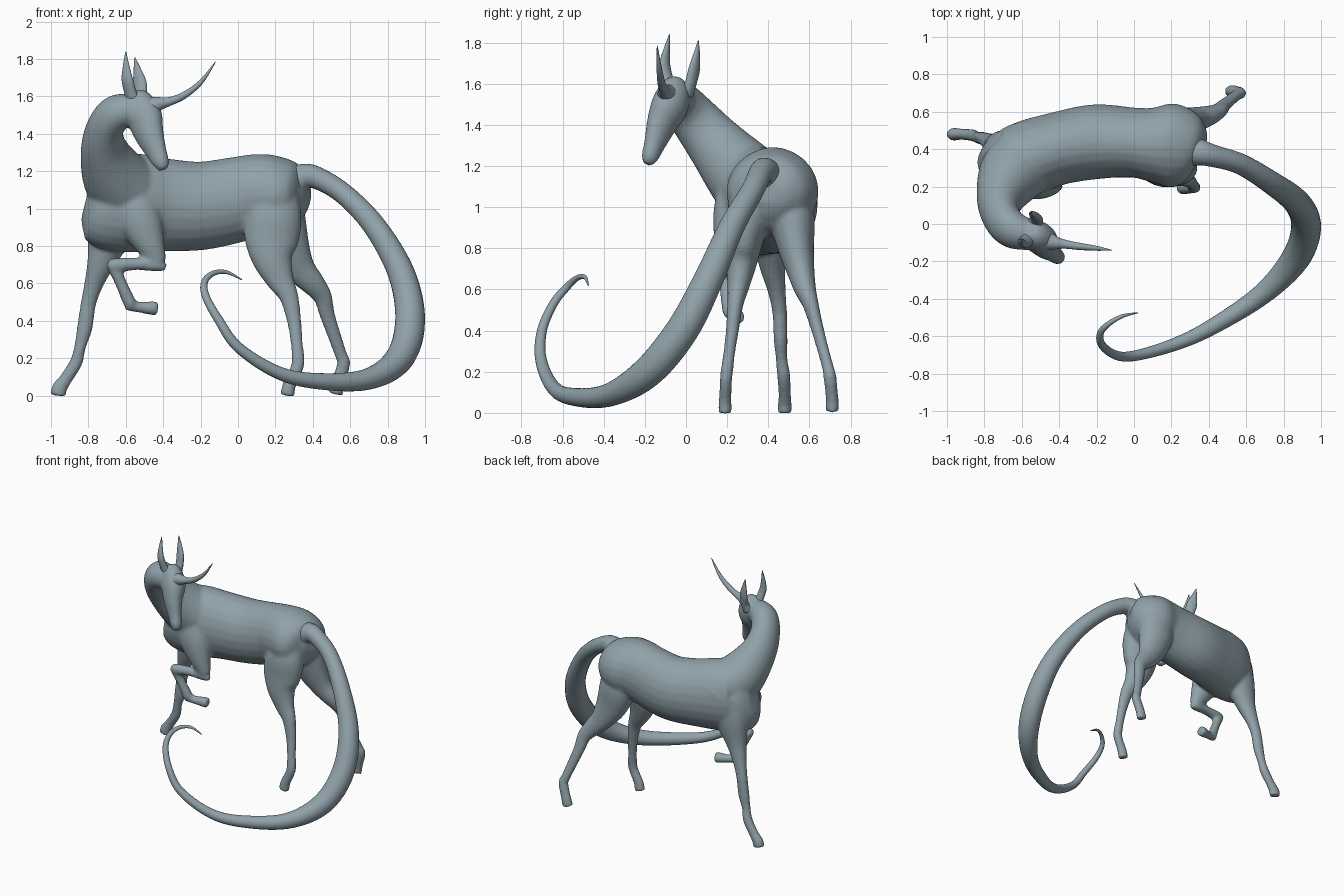
import bpy, bmesh, math
from mathutils import Vector

skin = bpy.data.materials.new("blue grey")
skin.diffuse_color = (0.28, 0.36, 0.40, 1)


def spline(st, n=6):
    """Catmull-Rom resampling of (x, y, z, a, b) stations."""
    st = [s if len(s) == 5 else s + (s[3],) for s in st]
    out = []
    for i in range(len(st) - 1):
        p0, p1, p2 = st[max(i - 1, 0)], st[i], st[i + 1]
        p3 = st[min(i + 2, len(st) - 1)]
        for k in range(n):
            t = k / n
            out.append([0.5 * (2 * q1 + (q2 - q0) * t + (2 * q0 - 5 * q1 + 4 * q2 - q3) * t * t
                               + (3 * q1 - q0 - 3 * q2 + q3) * t ** 3)
                        for q0, q1, q2, q3 in zip(p0, p1, p2, p3)])
    return out + [list(st[-1])]


def loft(bm, stations, side=(0, 1, 0), segs=24):
    """Closed tube of ellipses; radius a lies along the side direction."""
    pts = spline(stations)
    pos = [Vector(p[:3]) for p in pts]
    u, rings = Vector(side), []
    for i, p in enumerate(pts):
        t = (pos[min(i + 1, len(pos) - 1)] - pos[max(i - 1, 0)]).normalized()
        u = (u - t * u.dot(t)).normalized()
        v = t.cross(u)
        a, b = max(p[3], 0.002), max(p[4], 0.002)
        rings.append([bm.verts.new(pos[i] + u * a * math.cos(w) + v * b * math.sin(w))
                      for w in (2 * math.pi * k / segs for k in range(segs))])
    for r, s in zip(rings, rings[1:]):
        for k in range(segs):
            j = (k + 1) % segs
            bm.faces.new((r[k], r[j], s[j], s[k]))
    bm.faces.new(rings[0][::-1])
    bm.faces.new(rings[-1])


def finish(name, bm):
    bmesh.ops.recalc_face_normals(bm, faces=bm.faces[:])
    for f in bm.faces:
        f.smooth = True
    me = bpy.data.meshes.new(name)
    bm.to_mesh(me)
    bm.free()
    me.materials.append(skin)
    ob = bpy.data.objects.new(name, me)
    bpy.context.collection.objects.link(ob)
    return ob


def part(name, stations, side=(0, 1, 0)):
    bm = bmesh.new()
    loft(bm, stations, side)
    return finish(name, bm)


body = bmesh.new()
# trunk from chest to rump
loft(body, [(-.81, .33, 1.06, .05, .12), (-.77, .33, 1.05, .12, .20), (-.69, .33, 1.03, .175, .25),
            (-.55, .36, 1.03, .20, .265), (-.40, .405, 1.02, .195, .25), (-.2, .44, 1.015, .20, .237),
            (0, .435, 1.05, .187, .228), (.1, .425, 1.07, .20, .222), (.2, .42, 1.075, .225, .212),
            (.29, .41, 1.08, .195, .18), (.34, .40, 1.08, .14, .13), (.37, .39, 1.08, .06, .06)])
# neck turning back over the shoulder
loft(body, [(-.53, .38, 1.04, .19, .20), (-.65, .27, 1.16, .18, .18), (-.715, .14, 1.31, .128, .142),
            (-.71, .04, 1.43, .10, .12), (-.65, -.03, 1.51, .095, .105), (-.55, -.06, 1.53, .08, .085)],
     side=(1, 0, 0))
# head pointing down
loft(body, [(-.56, -.03, 1.61, .04, .045), (-.535, -.05, 1.57, .072, .082), (-.50, -.08, 1.49, .085, .10),
            (-.475, -.12, 1.40, .066, .086), (-.435, -.155, 1.30, .046, .06),
            (-.41, -.175, 1.245, .041, .046), (-.396, -.183, 1.208, .025, .025)], side=(.55, .83, 0))
# standing front leg
loft(body, [(-.63, .40, 1.05, .11, .14), (-.68, .41, .88, .095, .125), (-.73, .42, .72, .065, .078),
            (-.77, .44, .60, .045, .052), (-.80, .455, .49, .036, .042), (-.82, .46, .36, .034, .042),
            (-.845, .465, .26, .029, .032), (-.865, .475, .18, .033, .035), (-.92, .48, .09, .03, .036),
            (-.955, .48, .04, .034, .042), (-.962, .48, 0, .036, .042)])
# raised front leg: upper arm, forearm, shin, foot
loft(body, [(-.58, .28, 1.08, .13, .14), (-.53, .23, .95, .10, .125), (-.475, .21, .82, .07, .085),
            (-.425, .20, .71, .036, .045)])
loft(body, [(-.385, .20, .683, .018), (-.43, .20, .697, .034), (-.54, .19, .705, .034),
            (-.66, .18, .698, .038), (-.695, .18, .70, .025)])
loft(body, [(-.675, .18, .71, .036), (-.625, .195, .60, .032), (-.58, .21, .50, .035), (-.565, .212, .47, .025)])
loft(body, [(-.60, .21, .485, .03), (-.52, .23, .472, .030), (-.46, .245, .468, .038), (-.43, .25, .465, .036)])
# hind leg on the near side
loft(body, [(.20, .33, 1.14, .08, .11), (.19, .305, .97, .105, .15), (.18, .285, .83, .088, .145),
            (.185, .27, .73, .075, .11), (.225, .255, .62, .055, .075), (.272, .24, .53, .040, .052),
            (.30, .225, .40, .032, .039), (.313, .21, .29, .029, .033), (.322, .197, .19, .031, .035),
            (.312, .193, .14, .030, .035), (.275, .19, .06, .031, .037), (.263, .19, 0, .034, .040)])
# hind leg on the far side
loft(body, [(.20, .49, 1.12, .09, .12), (.22, .515, .95, .11, .14), (.265, .535, .80, .088, .12),
            (.33, .56, .68, .066, .085), (.40, .58, .60, .053, .066), (.452, .605, .53, .040, .051),
            (.475, .63, .44, .033, .042), (.512, .66, .33, .029, .037), (.55, .69, .22, .029, .034),
            (.565, .70, .17, .032, .036), (.535, .71, .07, .031, .037), (.52, .71, .008, .034, .042)])
ob = finish("body", body)
rm = ob.modifiers.new("fuse", 'REMESH')
rm.mode, rm.voxel_size, rm.use_smooth_shade = 'VOXEL', 0.01, True
sm = ob.modifiers.new("soften", 'SMOOTH')
sm.factor, sm.iterations = 0.5, 12

# long curling tail
part("tail", [(.27, .40, 1.11, .10), (.34, .385, 1.165, .075), (.42, .365, 1.165, .060),
              (.57, .32, 1.075, .056), (.735, .22, .90, .062), (.875, .11, .65, .072), (.92, -.02, .40, .080),
              (.86, -.19, .195, .076), (.68, -.38, .085, .056), (.40, -.56, .08, .042), (.20, -.65, .13, .034),
              (0, -.705, .26, .028), (-.10, -.70, .40, .024), (-.172, -.645, .53, .021),
              (-.178, -.58, .61, .018), (-.13, -.53, .655, .014), (-.06, -.492, .66, .010),
              (.02, -.475, .62, .003)])

# horn
part("horn", [(-.48, -.085, 1.54, .06), (-.425, -.10, 1.56, .038), (-.37, -.108, 1.572, .024),
              (-.29, -.12, 1.605, .019), (-.20, -.13, 1.675, .013), (-.12, -.14, 1.785, .002)])

# ears
ears = {"right_ear": [(-.555, -.07, 1.56, .045, .035), (-.575, -.09, 1.62, .036, .026),
                      (-.592, -.103, 1.69, .034, .022), (-.598, -.095, 1.76, .020, .014),
                      (-.60, -.08, 1.84, .002, .002)],
        "left_ear": [(-.53, .0, 1.55, .045, .035), (-.52, .022, 1.60, .036, .026),
                     (-.525, .04, 1.67, .040, .022), (-.538, .052, 1.74, .023, .014),
                     (-.552, .06, 1.81, .002, .002)]}
for name, st in ears.items():
    part(name, st, side=(.83, -.55, 0))
